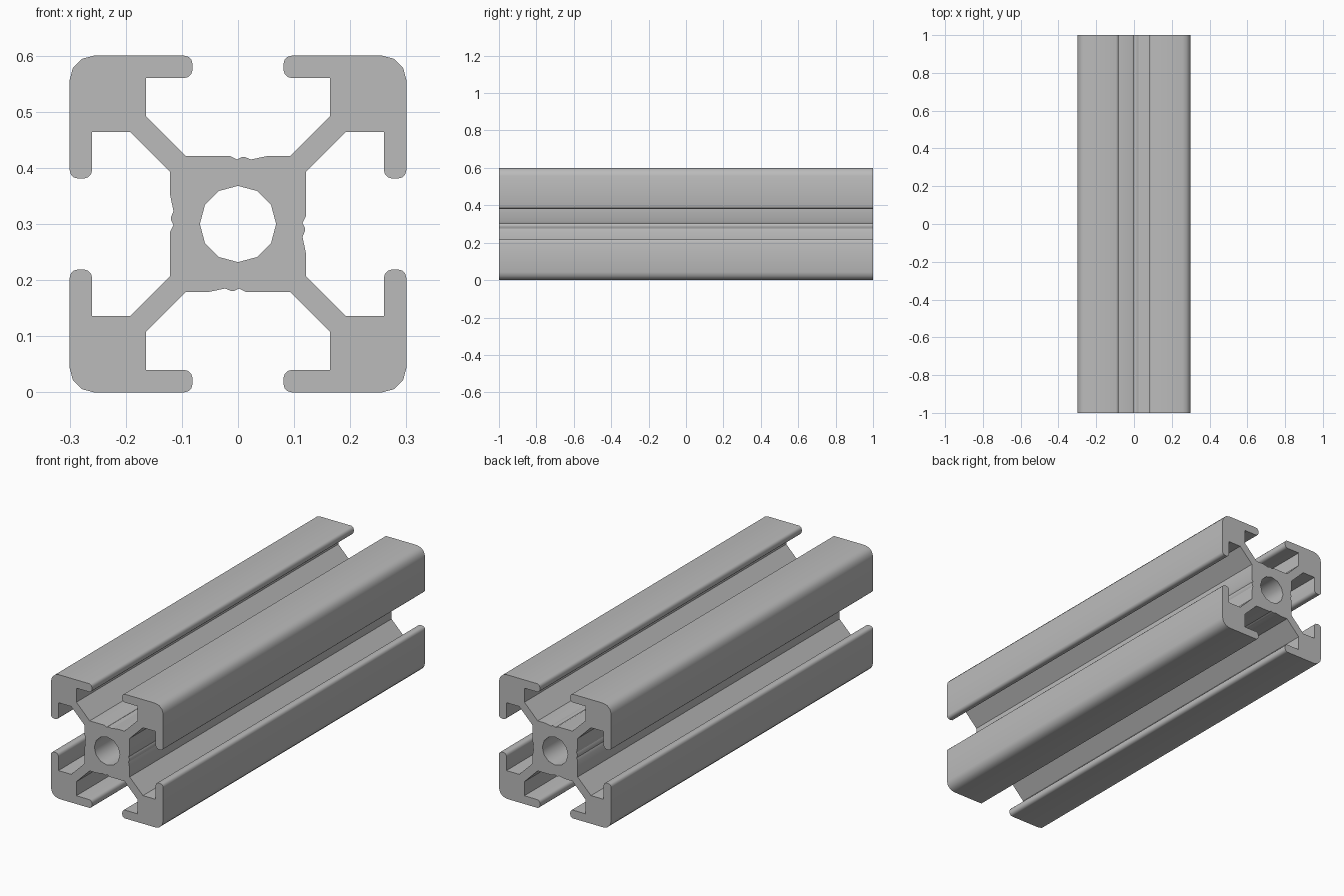
import bpy
import bmesh
from math import cos, sin, pi, radians
from mathutils import Vector

LENGTH = 2.0
HALF = 0.3          # half width of the square section
LIP = 0.26          # inner face of the slot lips
SLOT = 0.081        # half width of the slot mouth
POCKET = 0.164      # half width of the pocket behind the lips
CORE = 0.121        # half width of the core
BORE = 0.068

cube = bpy.data.objects.get("Cube")
if cube:
    bpy.data.objects.remove(cube, do_unlink=True)


def arc(cx, cy, radius, start, end, steps=3):
    angles = [radians(start + (end - start) * i / steps) for i in range(steps + 1)]
    return [(cx + radius * cos(a), cy + radius * sin(a)) for a in angles]


def quarter_outline():
    # Small centring groove on the core, then the web and the upper lip
    groove = [(-0.014, CORE), (-0.002, 0.115), (0.006, 0.119),
              (0.013, 0.119), (0.023, 0.115), (0.052, CORE)]
    r = 0.015
    arm = [(0.093, CORE), (POCKET, 0.192), (POCKET, LIP)]
    arm += arc(SLOT + r, LIP + r, r, 270, 180)
    arm += arc(SLOT + r, HALF - r, r, 180, 90)
    # Rounded outer corner, then the same arm mirrored across the diagonal
    r = 0.043
    corner = arc(HALF - r, HALF - r, r, 90, 0)
    return groove + arm + corner + [(y, x) for x, y in reversed(arm)]


def add_loop(bm, points):
    verts = [bm.verts.new((x, -LENGTH / 2, z + HALF)) for x, z in points]
    return [bm.edges.new((v, verts[i - 1])) for i, v in enumerate(verts)]


# Four quarter turns make the whole outline
outline = []
points = quarter_outline()
for _ in range(4):
    outline += points
    points = [(z, -x) for x, z in points]
bore = [(BORE * sin(i * pi / 6), BORE * cos(i * pi / 6)) for i in range(12)]

# Fill the section around the bore and extrude it along the length
bm = bmesh.new()
edges = add_loop(bm, outline) + add_loop(bm, bore)
bmesh.ops.triangle_fill(bm, use_beauty=True, edges=edges, normal=Vector((0, -1, 0)))
result = bmesh.ops.extrude_face_region(bm, geom=bm.faces[:], use_keep_orig=True)
moved = [g for g in result["geom"] if isinstance(g, bmesh.types.BMVert)]
bmesh.ops.translate(bm, verts=moved, vec=(0, LENGTH, 0))
bmesh.ops.recalc_face_normals(bm, faces=bm.faces[:])
mesh = bpy.data.meshes.new("slotted_rail")
bm.to_mesh(mesh)
bm.free()

rail = bpy.data.objects.new("slotted_rail", mesh)
bpy.context.collection.objects.link(rail)

# Plain aluminium grey
grey = bpy.data.materials.new("aluminium_grey")
grey.use_nodes = True
colour = (0.5, 0.5, 0.5, 1)
grey.diffuse_color = colour
grey.node_tree.nodes["Principled BSDF"].inputs["Base Color"].default_value = colour
mesh.materials.append(grey)

# Smooth the rounded edges, keep the rest crisp
bpy.ops.object.select_all(action="DESELECT")
rail.select_set(True)
bpy.context.view_layer.objects.active = rail
bpy.ops.object.shade_smooth_by_angle(angle=radians(32))
